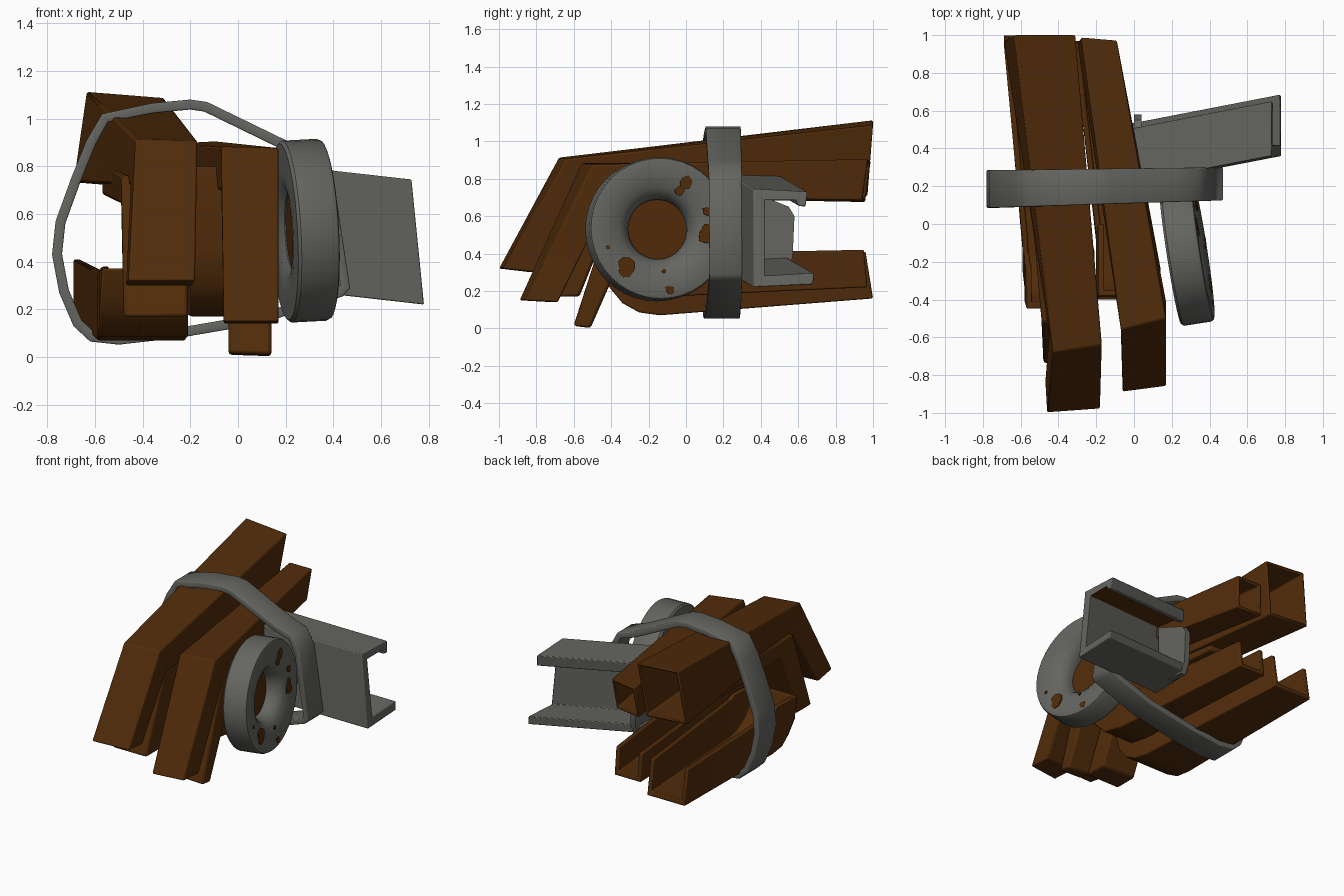
import bpy, bmesh, math, random
from mathutils import Vector, Matrix

cube = bpy.data.objects.get("Cube")
if cube:
    bpy.data.objects.remove(cube)
random.seed(4)


def material(name, rgb):
    m = bpy.data.materials.new(name)
    m.use_nodes = True
    m.diffuse_color = (*rgb, 1)
    m.node_tree.nodes["Principled BSDF"].inputs["Base Color"].default_value = (*rgb, 1)
    return m


RUST = material("rust brown", (0.083, 0.025, 0.003))
STEEL = material("dull grey", (0.13, 0.13, 0.118))


def finish(bm, name, mat, bevel=0.0, angle=35):
    bmesh.ops.recalc_face_normals(bm, faces=bm.faces)
    mesh = bpy.data.meshes.new(name)
    bm.to_mesh(mesh)
    bm.free()
    mesh.materials.append(mat)
    ob = bpy.data.objects.new(name, mesh)
    bpy.context.collection.objects.link(ob)
    if bevel:
        mod = ob.modifiers.new("soft edges", 'BEVEL')
        mod.width, mod.segments, mod.limit_method = bevel, 2, 'ANGLE'
        mod.angle_limit = math.radians(35)
    bpy.ops.object.select_all(action='DESELECT')
    ob.select_set(True)
    bpy.context.view_layer.objects.active = ob
    bpy.ops.object.shade_smooth_by_angle(angle=math.radians(angle))
    return ob


def loft(rings):
    """Skin a list of closed rings and cap both ends; returns the first cap too."""
    bm = bmesh.new()
    rows = [[bm.verts.new(p) for p in ring] for ring in rings]
    n = len(rows[0])
    for a, b in zip(rows, rows[1:]):
        for i in range(n):
            j = (i + 1) % n
            bm.faces.new((a[i], a[j], b[j], b[i]))
    cap = bm.faces.new(rows[0])
    bm.faces.new(rows[-1][::-1])
    bmesh.ops.recalc_face_normals(bm, faces=bm.faces)
    return bm, cap


# Stations: left x, right x, outer (y, z), inner (y, z), (roll, skew, lean)
def tube(name, stations, hollow=True):
    rings = []
    for xl, xr, (yo, zo), (yi, zi), (roll, skew, lean) in stations:
        rings.append([Vector(p) for p in (
            (xl, yo - skew, zo + roll), (xr, yo + skew, zo - roll),
            (xr - lean, yi + skew, zi - roll), (xl - lean, yi - skew, zi + roll))])
    bm, cap = loft(rings)
    if hollow:
        # Open the rear end, sinking the opening along the tube
        bmesh.ops.inset_region(bm, faces=[cap], thickness=0.025)
        middle = [sum(ring, Vector()) / 4 for ring in rings[:2]]
        deep = bmesh.ops.extrude_discrete_faces(bm, faces=[cap])["faces"][0]
        bmesh.ops.translate(bm, verts=deep.verts, vec=(middle[1] - middle[0]) * 0.3)
        bmesh.ops.scale(bm, verts=deep.verts, vec=(0.85, 1, 0.85),
                        space=Matrix.Translation(-deep.calc_center_median()))
    return finish(bm, name, RUST, 0.014)


def channel(name, stations, wall=0.03):
    rings = []
    for xl, xr, outer, inner in stations:
        o, i = Vector((0, *outer)), Vector((0, *inner))
        floor = o + (i - o).normalized() * wall
        ring = [(xl, o), (xl, i), (xl + wall, i), (xl + wall, floor),
                (xr - wall, floor), (xr - wall, i), (xr, i), (xr, o)]
        rings.append([Vector((x, 0, 0)) + p for x, p in ring])
    bm, _ = loft(rings)
    return finish(bm, name, RUST, 0.008)


# Bent square tubes
plain = (0, 0, 0)
tube("large_bent_tube", [
    (-0.635, -0.31, (1.0, 1.1), (0.97, 0.72), (0.013, 0, 0.055)),
    (-0.43, -0.17, (-0.66, 0.91), (-0.56, 0.72), (0.003, 0.02, 0.02)),
    (-0.46, -0.18, (-0.99, 0.32), (-0.82, 0.3), (0, 0.01, 0.01))])
tube("slim_bent_tube", [
    (-0.28, -0.09, (0.98, 0.9), (0.95, 0.68), (-0.005, -0.008, 0.02)),
    (-0.07, 0.17, (-0.53, 0.88), (-0.44, 0.7), (0.003, 0.03, 0)),
    (-0.06, 0.17, (-0.875, 0.15), (-0.7, 0.14), (0, 0.015, 0))])
tube("inner_bent_tube", [
    (-0.57, -0.33, (0.4, 0.82), (0.4, 0.68), plain),
    (-0.49, -0.21, (-0.52, 0.76), (-0.38, 0.64), plain),
    (-0.48, -0.21, (-0.74, 0.17), (-0.57, 0.17), plain)], hollow=False)
tube("small_bent_tube", [
    (-0.14, 0.04, (0.3, 0.76), (0.3, 0.68), plain),
    (-0.04, 0.14, (-0.36, 0.76), (-0.22, 0.66), plain),
    (-0.04, 0.14, (-0.6, 0.015), (-0.51, 0.005), (0.003, 0, 0))], hollow=False)

# Open channels that curl upward at the front
channel("wide_channel", [
    (-0.69, -0.39, (1.0, 0.16), (0.96, 0.41)),
    (-0.59, -0.22, (-0.14, 0.07), (-0.1, 0.36)),
    (-0.59, -0.21, (-0.25, 0.085), (-0.14, 0.36)),
    (-0.58, -0.21, (-0.34, 0.135), (-0.17, 0.36)),
    (-0.58, -0.21, (-0.41, 0.22), (-0.19, 0.37)),
    (-0.57, -0.21, (-0.45, 0.37), (-0.22, 0.38))])
channel("narrow_channel", [
    (-0.32, -0.11, (0.97, 0.22), (0.95, 0.42)),
    (-0.2, 0.03, (-0.1, 0.17), (-0.06, 0.4)),
    (-0.2, 0.04, (-0.26, 0.2), (-0.08, 0.42)),
    (-0.2, 0.04, (-0.36, 0.3), (-0.08, 0.46)),
    (-0.2, 0.04, (-0.4, 0.45), (-0.04, 0.5)),
    (-0.19, 0.04, (-0.38, 0.8), (0.0, 0.72))])

# Grey beam with a C-shaped section, opening to the back, with a lip on the top flange
t = 0.06
section = [(0.36, 0.22), (0.68, 0.235), (0.685, 0.295), (0.36 + t, 0.22 + t),
           (0.36 + t, 0.745 - t), (0.59, 0.685), (0.6, 0.655), (0.64, 0.65),
           (0.65, 0.73), (0.36, 0.745)]
shift = Vector((-0.8, -0.155, 0.09))
end = [Vector((0.78 - 0.1 * (z - 0.22), y, z)) for y, z in section]
bm, _ = loft([end, [p + shift for p in end]])
beam = finish(bm, "c_section_beam", STEEL, 0.006)
beam.data.materials.append(RUST)
for f in beam.data.polygons:
    if f.normal.z < -0.8 and f.center.z > 0.6 and f.center.y < 0.48:
        f.material_index = 1

# Web plate closing the far end of the grey beam
bm, _ = loft([[(x, y, z) for y, z in
               [(0.3, 0.32), (0.53, 0.3), (0.57, 0.38), (0.58, 0.6), (0.55, 0.65), (0.3, 0.75)]]
              for x in (0.0, 0.04)])
finish(bm, "beam_end_plate", STEEL)

# Thick ring, turned from a profile, leaning against the bundle
axis = Vector((1, 0.155, 0.053)).normalized()
centre = Vector((0.28, -0.15, 0.53))
place = Matrix.Translation(centre) @ axis.to_track_quat('Z', 'Y').to_matrix().to_4x4()
profile = [(0.16, -0.01), (0.18, 0.04), (0.22, 0.068), (0.28, 0.084), (0.36, 0.09),
           (0.375, 0.085), (0.382, 0.07), (0.382, -0.075), (0.37, -0.088),
           (0.26, -0.09), (0.2, -0.085), (0.16, -0.06)]
bm = bmesh.new()
sides = 40
rows = []
for k in range(sides):
    a = math.tau * k / sides
    rows.append([bm.verts.new(place @ Vector((r * math.cos(a), r * math.sin(a), h)))
                 for r, h in profile])
for k in range(sides):
    a, b = rows[k], rows[(k + 1) % sides]
    for i in range(len(profile)):
        j = (i + 1) % len(profile)
        bm.faces.new((a[i], a[j], b[j], b[i]))
finish(bm, "thick_ring", STEEL, angle=40)

# Rusty plate deep in the ring's hole
bm = bmesh.new()
bmesh.ops.create_cone(bm, cap_ends=True, segments=32, radius1=0.165, radius2=0.165, depth=0.02,
                      matrix=place @ Matrix.Translation((0, 0, -0.045)))
finish(bm, "ring_back_plate", RUST)

# Rust spots: thin ragged plates on the ring's face (y, z, size)
spots = [(-0.01, 0.78, 0.036), (-0.045, 0.735, 0.026), (-0.33, 0.32, 0.05), (0.09, 0.49, 0.036),
         (0.095, 0.53, 0.025), (0.1, 0.62, 0.024), (-0.1, 0.2, 0.024), (-0.43, 0.43, 0.011),
         (-0.13, 0.3, 0.011)]
bm = bmesh.new()
for y, z, size in spots:
    d = Vector((0, y, z)) - Vector((0, centre.y, centre.z))
    d.x = -(d.y * axis.y + d.z * axis.z) / axis.x
    local = place.inverted() @ (centre + d)
    low, high = [], []
    for k in range(10):
        a = math.tau * k / 10
        r = size * random.uniform(0.75, 1.25)
        x, v = local.x + r * math.cos(a), local.y + r * math.sin(a)
        low.append(bm.verts.new(place @ Vector((x, v, 0.083))))
        high.append(bm.verts.new(place @ Vector((x, v, 0.0915))))
    bm.faces.new(high)
    bm.faces.new(low[::-1])
    for k in range(10):
        j = (k + 1) % 10
        bm.faces.new((low[k], low[j], high[j], high[k]))
finish(bm, "rust_spots", RUST)

# Strap around the whole bundle
loop = [(-0.2, 1.08), (-0.36, 1.065), (-0.57, 1.02), (-0.635, 0.91), (-0.7, 0.75), (-0.765, 0.57),
        (-0.78, 0.43), (-0.75, 0.27), (-0.69, 0.13), (-0.62, 0.065), (-0.5, 0.052),
        (-0.25, 0.08), (0.1, 0.14), (0.44, 0.255), (0.47, 0.29), (0.4, 0.75),
        (0.34, 0.86), (0.22, 0.9), (-0.13, 1.07)]
bm = bmesh.new()
front, back = [], []
for x, z in loop:
    f = (x + 0.78) / 1.25
    front.append(bm.verts.new((x, 0.085 + 0.04 * f, z)))
    back.append(bm.verts.new((x, 0.285 + 0.015 * f, z)))
for i in range(len(loop)):
    j = (i + 1) % len(loop)
    bm.faces.new((front[i], front[j], back[j], back[i]))
strap = finish(bm, "strap", STEEL)
solid = strap.modifiers.new("thickness", 'SOLIDIFY')
solid.thickness, solid.offset = 0.042, -1
edge = strap.modifiers.new("soft edges", 'BEVEL')
edge.width, edge.segments, edge.limit_method = 0.006, 2, 'ANGLE'
edge.angle_limit = math.radians(60)
